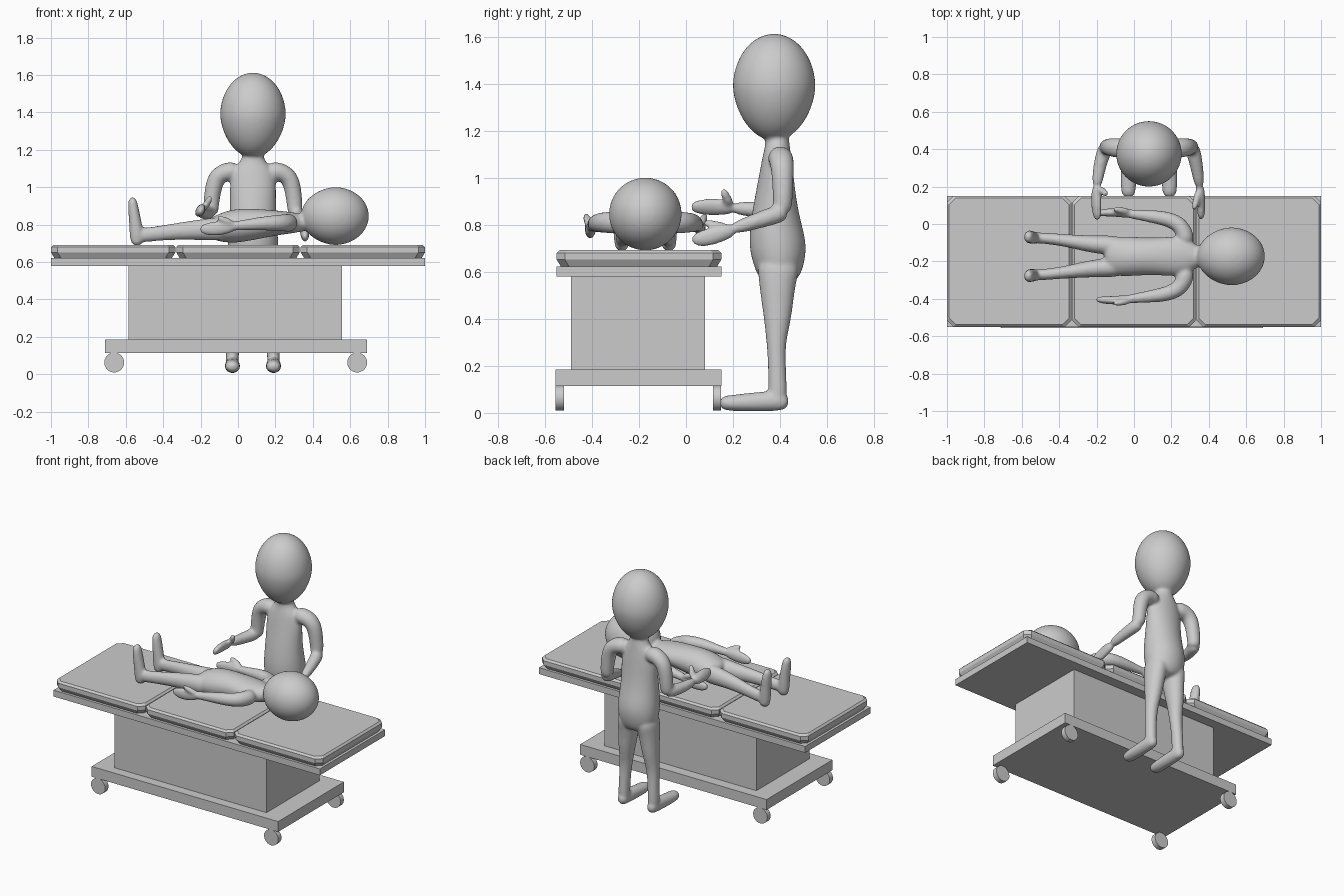
import bpy, bmesh, math
from mathutils import Vector, Matrix


def finish(name, bm):
    bmesh.ops.recalc_face_normals(bm, faces=bm.faces)
    me = bpy.data.meshes.new(name)
    bm.to_mesh(me)
    bm.free()
    ob = bpy.data.objects.new(name, me)
    bpy.context.collection.objects.link(ob)
    return ob


def box(name, x, y, z):
    bm = bmesh.new()
    bmesh.ops.create_cube(bm, size=1)
    for v in bm.verts:
        v.co = Vector([(r[0] + r[1]) / 2 + c * (r[1] - r[0]) for c, r in zip(v.co, (x, y, z))])
    return finish(name, bm)


def skin(bm, rings):
    n = len(rings[0])
    for a, b in zip(rings, rings[1:]):
        for i in range(n):
            bm.faces.new((a[i], a[(i + 1) % n], b[(i + 1) % n], b[i]))
    bm.faces.new(rings[0])
    bm.faces.new(rings[-1])


def cushion(name, x0, x1, y0, y1):
    bm = bmesh.new()
    rings, c = [], 0.035
    for z, d in ((.622, .018), (.652, 0), (.68, 0), (.692, .012)):
        a, b, e, f = x0 + d, x1 - d, y0 + d, y1 - d
        pts = [(a + c, e), (b - c, e), (b, e + c), (b, f - c), (b - c, f), (a + c, f), (a, f - c), (a, e + c)]
        rings.append([bm.verts.new((px, py, z)) for px, py in pts])
    skin(bm, rings)
    return finish(name, bm)


def loft(bm, origin, ref, pts, flip=None):
    """Elliptical tube; each point is (x, y, z, radius along ref, radius across)."""
    for s in ((1,) if flip is None else (1, -1)):
        m = Vector((1, 1, 1))
        if flip is not None:
            m[flip] = s
        path = [Vector(p[:3]) for p in pts]
        rings = []
        for i, p in enumerate(pts):
            t = (path[min(i + 1, len(path) - 1)] - path[max(i - 1, 0)]).normalized()
            u = Vector(ref)
            u = (u - t * u.dot(t)).normalized()
            w = t.cross(u)
            ring = []
            for k in range(12):
                a = k * math.tau / 12
                q = path[i] + u * (p[3] * math.cos(a)) + w * (p[-1] * math.sin(a))
                ring.append(bm.verts.new(Vector(origin) + q * m))
            rings.append(ring)
        skin(bm, rings)


def head(bm, c, r, axis, taper):
    vs = bmesh.ops.create_uvsphere(bm, u_segments=32, v_segments=20, radius=1)["verts"]
    for v in vs:
        k = 1 + taper * min(0, v.co[axis])
        v.co = Vector([c[i] + v.co[i] * r[i] * (1 if i == axis else k) for i in range(3)])


def fuse(name, bm):
    ob = finish(name, bm)
    ob.modifiers.new("round", 'SUBSURF').levels = 2
    ob.modifiers["round"].render_levels = 2
    rm = ob.modifiers.new("fuse", 'REMESH')
    rm.mode, rm.voxel_size, rm.use_smooth_shade = 'VOXEL', 0.009, True
    sm = ob.modifiers.new("soften", 'SMOOTH')
    sm.factor, sm.iterations = 0.5, 6


# table
for i in (-1, 0, 1):
    cushion("cushion", i * .665 - .33 - .005 * (i != 0) + .005 * (i == 1), i * .665 + .33 + .005 * (i == 1), -.55, .15)
box("table_top", (-1, 1), (-.55, .15), (.58, .623))
box("pedestal", (-.585, .557), (-.49, .08), (.18, .585))
box("base", (-.71, .69), (-.555, .15), (.115, .185))
for x in (-.662, .637):
    for y in (-.537, .132):
        bm = bmesh.new()
        bmesh.ops.create_cone(bm, cap_ends=True, segments=32, radius1=.053, radius2=.053, depth=.035,
                              matrix=Matrix.Translation((x, y, .063)) @ Matrix.Rotation(math.pi / 2, 4, 'X'))
        ob = finish("wheel", bm)
        bpy.ops.object.select_all(action='DESELECT')
        ob.select_set(True)
        bpy.context.view_layer.objects.active = ob
        bpy.ops.object.shade_smooth_by_angle()

# standing figure
bm = bmesh.new()
O, X, Y, Z = (.08, 0, 0), (1, 0, 0), (0, 1, 0), (0, 0, 1)
head(bm, (.08, .375, 1.385), (.177, .177, .228), 2, .1)
loft(bm, O, X, [(0, y, z, a, b) for z, y, a, b in (
    (1.22, .385, .05, .05), (1.14, .39, .06, .053), (1.1, .387, .115, .062), (1.02, .385, .13, .075),
    (.95, .382, .128, .086), (.86, .38, .13, .102), (.78, .383, .137, .118), (.7, .392, .142, .128),
    (.62, .396, .135, .11), (.55, .39, .1, .08))])
# legs and feet
loft(bm, O, X, [(.07, .395, .66, .065, .1), (.073, .39, .57, .066, .085), (.08, .388, .5, .061, .074),
                (.09, .39, .4, .051, .061), (.1, .383, .3, .042, .042), (.107, .387, .2, .037, .039),
                (.11, .39, .1, .036, .042), (.11, .39, .03, .036, .04)], 0)
loft(bm, O, X, [(.11, .44, .045, .03, .034), (.11, .38, .052, .04, .046), (.11, .28, .046, .042, .042),
                (.11, .2, .042, .044, .036), (.11, .14, .042, .036, .03)], 0)
# shoulders and upper arms
loft(bm, O, (1, -1, 1), [(.07, .395, 1.085, .055), (.15, .405, 1.085, .055), (.2, .41, 1.05, .052),
                         (.217, .412, .97, .046), (.225, .412, .89, .043), (.225, .405, .85, .04)], 0)
# forearms, hands and thumbs
for fore, hand, thumb in (
        ([(.225, .43, .86), (.245, .36, .835), (.26, .28, .81), (.272, .19, .78)],
         [(.27, .21, .782), (.275, .16, .768), (.278, .09, .745), (.28, .02, .733)],
         [(.268, .18, .785), (.25, .12, .8), (.24, .07, .81)]),
        ([(-.225, .43, .87), (-.25, .36, .865), (-.27, .28, .865), (-.28, .19, .873)],
         [(-.278, .21, .872), (-.282, .15, .875), (-.282, .09, .876), (-.275, .015, .876)],
         [(-.265, .19, .885), (-.24, .17, .92), (-.225, .155, .955)])):
    tilt = (0, 0, 1) if fore[0][0] > 0 else (.5, 0, 1)
    loft(bm, O, Z, [p + (r,) for p, r in zip(fore, (.042, .04, .034, .027))])
    loft(bm, O, tilt, [p + r for p, r in zip(hand, ((.027, .025), (.038, .026), (.042, .024), (.025, .018)))])
    loft(bm, O, (1, 0, 0), [p + (r,) for p, r in zip(thumb, (.022, .02, .015))])
fuse("standing_figure", bm)

# lying figure
bm = bmesh.new()
O = (0, -.173, 0)
head(bm, (.518, -.173, .846), (.183, .156, .155), 0, .06)
loft(bm, O, Y, [(x, 0, z, a, b) for x, z, a, b in (
    (.4, .815, .045, .045), (.33, .81, .06, .05), (.295, .81, .1, .058), (.22, .81, .112, .068),
    (.12, .805, .104, .082), (.03, .798, .106, .093), (-.05, .788, .113, .092), (-.12, .78, .105, .07),
    (-.16, .78, .08, .05))])
# legs and upright feet
loft(bm, O, Y, [(-.05, .055, .78, .055, .07), (-.15, .06, .775, .054, .062), (-.25, .068, .77, .046, .053),
                (-.35, .083, .762, .036, .045), (-.45, .095, .75, .031, .04), (-.53, .1, .742, .031, .04),
                (-.575, .1, .74, .028, .035)], 1)
loft(bm, O, Y, [(-.54, .1, .685, .03, .03), (-.54, .1, .74, .036, .042), (-.55, .102, .82, .036, .034),
                (-.56, .104, .89, .037, .03), (-.566, .105, .95, .03, .022)], 1)
# arms, hands and thumbs
loft(bm, O, Z, [(.28, .06, .81, .05), (.27, .13, .81, .05), (.235, .18, .81, .046), (.16, .205, .808, .041),
                (.08, .215, .802, .034), (0, .225, .795, .026), (-.04, .23, .79, .026)], 1)
loft(bm, O, Z, [(-.01, .227, .795, .026, .024), (-.06, .233, .785, .038, .026), (-.13, .236, .777, .042, .023),
                (-.21, .23, .775, .026, .017)], 1)
loft(bm, O, Y, [(-.02, .235, .8, .02), (-.07, .248, .825, .019), (-.115, .253, .842, .014)], 1)
fuse("lying_figure", bm)
